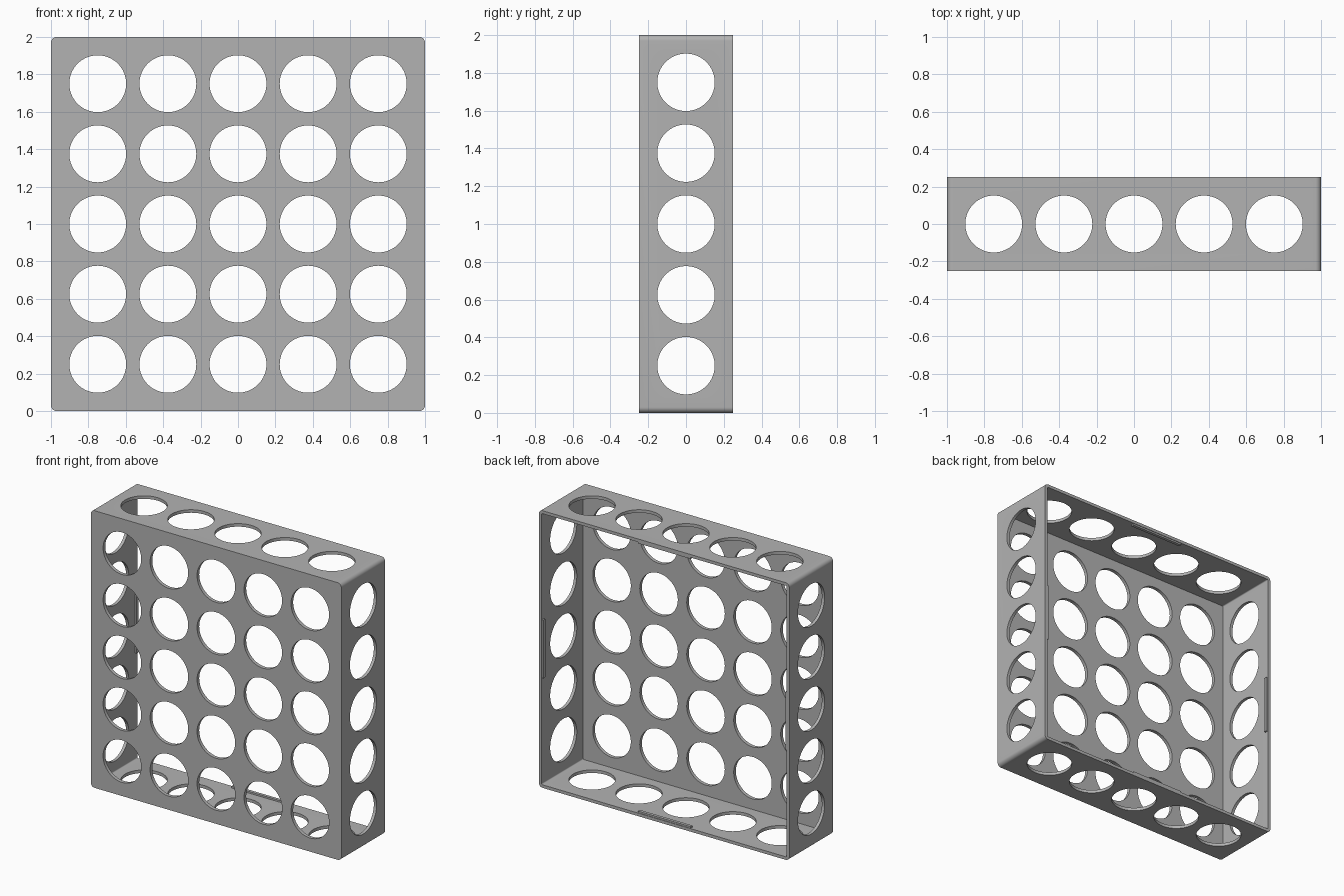
import bpy, bmesh, math
from mathutils import Matrix

if "Cube" in bpy.data.objects:
    bpy.data.objects.remove(bpy.data.objects["Cube"])

W, D = 2.0, 0.5                  # outer width/height and depth
WALL, FLOOR = 0.022, 0.025       # side wall and front panel thickness
PITCH, R = 0.375, 0.152          # hole spacing and radius
STEPS = [(i - 2) * PITCH for i in range(5)]

grey = bpy.data.materials.new("grey plastic")
grey.diffuse_color = (0.45, 0.45, 0.45, 1)
grey.use_nodes = True
grey.node_tree.nodes["Principled BSDF"].inputs["Base Color"].default_value = grey.diffuse_color


def to_object(name, bm):
    bmesh.ops.recalc_face_normals(bm, faces=bm.faces)
    mesh = bpy.data.meshes.new(name)
    bm.to_mesh(mesh)
    bm.free()
    mesh.materials.append(grey)
    ob = bpy.data.objects.new(name, mesh)
    bpy.context.collection.objects.link(ob)
    return ob


def rounded_block(name, half, r, y0, y1):
    """Square with rounded corners in xz, extruded along y."""
    bm = bmesh.new()
    ring = []
    for k in range(4):
        cx = (half - r) * (1 if k in (0, 3) else -1)
        cz = (half - r) * (1 if k in (0, 1) else -1)
        for s in range(9):
            a = math.radians(k * 90 + s * 90 / 8)
            ring.append(bm.verts.new((cx + r * math.cos(a), y0, 1 + cz + r * math.sin(a))))
    face = bm.faces.new(ring)
    out = bmesh.ops.extrude_face_region(bm, geom=[face])
    for v in out["geom"]:
        if isinstance(v, bmesh.types.BMVert):
            v.co.y = y1
    return to_object(name, bm)


def hole_cutter(name, centres, axis, length):
    bm = bmesh.new()
    turn = {"x": Matrix.Rotation(math.pi / 2, 4, "Y"),
            "y": Matrix.Rotation(math.pi / 2, 4, "X"),
            "z": Matrix.Identity(4)}[axis]
    for c in centres:
        bmesh.ops.create_cone(bm, cap_ends=True, segments=64, radius1=R, radius2=R,
                              depth=length, matrix=Matrix.Translation(c) @ turn)
    return to_object(name, bm)


def cut(ob, cutter):
    cutter.hide_render = True
    mod = ob.modifiers.new("cut", "BOOLEAN")
    mod.operation, mod.solver, mod.object = "DIFFERENCE", "EXACT", cutter
    bpy.context.view_layer.objects.active = ob
    bpy.ops.object.modifier_apply(modifier=mod.name)
    bpy.data.objects.remove(cutter)


# Open-backed tray
tray = rounded_block("perforated_tray", W / 2, 0.03, -D / 2, D / 2)
cut(tray, rounded_block("cavity", W / 2 - WALL, 0.008, -D / 2 + FLOOR, D))

# Round holes in the front panel and the four side walls
cut(tray, hole_cutter("front_holes", [(x, -D / 2, 1 + z) for x in STEPS for z in STEPS], "y", 0.2))
cut(tray, hole_cutter("side_holes", [(0, 0, 1 + z) for z in STEPS], "x", 3))
cut(tray, hole_cutter("top_bottom_holes", [(x, 0, 1) for x in STEPS], "z", 3))

bpy.ops.object.select_all(action="DESELECT")
tray.select_set(True)
bpy.context.view_layer.objects.active = tray
bpy.ops.object.shade_smooth_by_angle(angle=math.radians(30))

# Small snap ridge inside the back rim of each wall
for k, side in enumerate(("top", "right", "bottom", "left")):
    bm = bmesh.new()
    bmesh.ops.create_cube(bm, size=1)
    bmesh.ops.scale(bm, vec=(0.42, 0.022, 0.016), verts=bm.verts)
    bmesh.ops.translate(bm, vec=(0, D / 2 - 0.015, W / 2 - WALL - 0.004), verts=bm.verts)
    bmesh.ops.rotate(bm, cent=(0, 0, 0), matrix=Matrix.Rotation(k * math.pi / 2, 3, "Y"), verts=bm.verts)
    bmesh.ops.translate(bm, vec=(0, 0, 1), verts=bm.verts)
    to_object("snap_ridge_" + side, bm)
